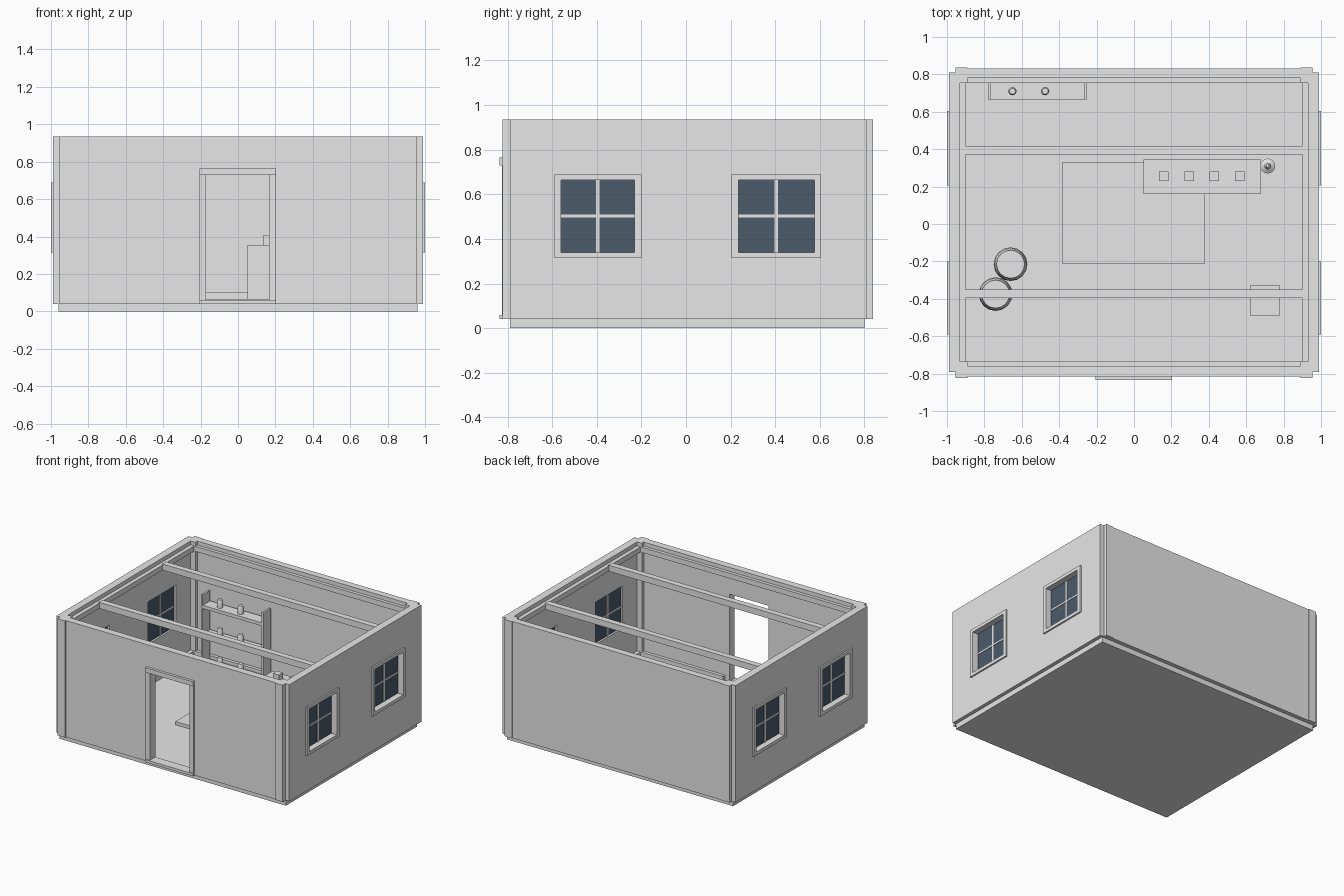
import bpy, bmesh, math

if "Cube" in bpy.data.objects:
    bpy.data.objects.remove(bpy.data.objects["Cube"])


def material(name, rgb):
    m = bpy.data.materials.new(name)
    m.diffuse_color = (*rgb, 1)
    m.use_nodes = True
    m.node_tree.nodes["Principled BSDF"].inputs["Base Color"].default_value = m.diffuse_color
    return m


GREY = material("light_grey", (0.8, 0.8, 0.8))
GLASS = material("dark_blue_glass", (0.075, 0.104, 0.147))


def boxes(name, items, mat=GREY):
    """One object from boxes given as (x0, x1, y0, y1, z0, z1)."""
    bm = bmesh.new()
    for x0, x1, y0, y1, z0, z1 in items:
        for v in bmesh.ops.create_cube(bm, size=1)["verts"]:
            v.co = (x1 if v.co.x > 0 else x0,
                    y1 if v.co.y > 0 else y0,
                    z1 if v.co.z > 0 else z0)
    return finish(name, bm, mat)


def finish(name, bm, mat):
    me = bpy.data.meshes.new(name)
    bm.to_mesh(me)
    bm.free()
    me.materials.append(mat)
    ob = bpy.data.objects.new(name, me)
    bpy.context.collection.objects.link(ob)
    return ob


def lathe(name, x, y, profile, sides=16):
    """Turned part from (radius, z) points, bottom to top, capped."""
    bm = bmesh.new()
    rings = [[bm.verts.new((x + r * math.cos(2 * math.pi * i / sides),
                            y + r * math.sin(2 * math.pi * i / sides), z))
              for i in range(sides)] for r, z in profile]
    for a, b in zip(rings, rings[1:]):
        for i in range(sides):
            j = (i + 1) % sides
            bm.faces.new((a[i], a[j], b[j], b[i]))
    bm.faces.new(rings[0][::-1])
    bm.faces.new(rings[-1])
    ob = finish(name, bm, GREY)
    bpy.context.view_layer.objects.active = ob
    ob.select_set(True)
    bpy.ops.object.shade_smooth_by_angle(angle=math.radians(35))
    ob.select_set(False)


def mx(s, a, b):
    """Span a..b on side s of x = 0."""
    return (a, b) if s > 0 else (-b, -a)


BASE, TOP = 0.04, 0.935
D0, D1, DTOP = -0.17, 0.165, 0.73          # door opening
W0, W1 = 0.34, 0.665                       # window opening heights
WINDOWS = [(-0.56, -0.23), (0.235, 0.575)]  # window openings along y

# Foundation slab
boxes("floor_slab", [(-0.96, 0.96, -0.79, 0.80, 0, BASE)])

# Front and back walls
boxes("front_wall", [(-0.90, D0, -0.815, -0.76, BASE, TOP),
                     (D1, 0.90, -0.815, -0.76, BASE, TOP),
                     (D0, D1, -0.815, -0.76, DTOP, TOP)])
boxes("back_wall", [(-0.90, 0.90, 0.78, 0.832, BASE, TOP)])

# Side walls with windows
for s, side in ((1, "right"), (-1, "left")):
    x0, x1 = mx(s, 0.93, 0.988)
    panels, y = [], -0.79
    for a, b in WINDOWS:
        panels += [(x0, x1, y, a, BASE, TOP), (x0, x1, a, b, BASE, W0),
                   (x0, x1, a, b, W1, TOP)]
        y = b
    panels.append((x0, x1, y, 0.81, BASE, TOP))
    boxes(side + "_wall", panels)

    for i, (a, b) in enumerate(WINDOWS):
        tag = f"{side}_window_{i + 1}"
        m, h = (a + b) / 2, (W0 + W1) / 2
        f0, f1 = mx(s, 0.982, 1.0)
        boxes(tag + "_frame", [
            (f0, f1, a - 0.03, a, W0 - 0.025, W1 + 0.025),
            (f0, f1, b, b + 0.03, W0 - 0.025, W1 + 0.025),
            (f0, f1, a, b, W0 - 0.025, W0),
            (f0, f1, a, b, W1, W1 + 0.025)])
        g0, g1 = mx(s, 0.945, 0.953)
        boxes(tag + "_glass", [(g0, g1, a, b, W0, W1)], GLASS)
        b0, b1 = mx(s, 0.941, 0.957)
        boxes(tag + "_bars", [(b0, b1, m - 0.008, m + 0.008, W0, W1),
                              (b0, b1, a, b, h - 0.006, h + 0.006)])

# Corner posts
for s in (1, -1):
    px = mx(s, 0.89, 0.955)
    boxes("corner_post", [(*px, 0.755, 0.838, BASE, TOP)])
    boxes("corner_post", [(*px, -0.823, -0.735, BASE, TOP)])

# Door frame
boxes("door_frame", [(D0 - 0.035, D0, -0.826, -0.76, BASE, DTOP),
                     (D1, D1 + 0.035, -0.826, -0.76, BASE, DTOP),
                     (D0 - 0.035, D1 + 0.037, -0.835, -0.81, DTOP, DTOP + 0.035),
                     (D0 - 0.035, D1 + 0.037, -0.835, -0.76, BASE, BASE + 0.02)])

# Inner wall plates at the top, skirting at the floor
ring = lambda z0, z1: [(-0.93, -0.90, -0.76, 0.78, z0, z1),
                       (0.90, 0.93, -0.76, 0.78, z0, z1),
                       (-0.90, 0.90, 0.755, 0.78, z0, z1)]
boxes("wall_plates", ring(0.865, 0.905) + [(-0.90, 0.90, -0.76, -0.735, 0.865, 0.905)])
boxes("skirting", ring(BASE, 0.10) + [(-0.90, D0 - 0.035, -0.76, -0.735, BASE, 0.10),
                                      (D1 + 0.035, 0.90, -0.76, -0.735, BASE, 0.10)])

# Ceiling beams
for y in (-0.373, 0.395):
    boxes("ceiling_beam", [(-0.905, 0.905, y - 0.023, y + 0.023, 0.865, 0.912)])

# Rug, counter and the small boxes on it
boxes("rug", [(-0.385, 0.38, -0.21, 0.33, BASE, 0.065)])
boxes("counter", [(0.05, 0.68, 0.16, 0.345, 0.065, 0.355)])
for i in range(4):
    x = 0.16 + i * 0.135
    boxes("counter_box", [(x - 0.025, x + 0.025, 0.23, 0.28, 0.355, 0.405)])

# Shelf unit with jars against the back wall
shelf_tops = (0.075, 0.30, 0.52)
boxes("shelf_unit", [(-0.78, -0.765, 0.665, 0.755, BASE, 0.60),
                     (-0.265, -0.25, 0.665, 0.755, BASE, 0.60)]
      + [(-0.765, -0.265, 0.665, 0.755, z - 0.025, z) for z in shelf_tops])
for z in shelf_tops:
    for x in (-0.65, -0.475):
        lathe("shelf_jar", x, 0.71, [(0.022, z), (0.022, z + 0.045),
                                     (0.016, z + 0.06)], 12)

# Barrels
for x, y in ((-0.66, -0.215), (-0.74, -0.375)):
    lathe("barrel", x, y, [(0.075, BASE), (0.086, 0.10), (0.09, 0.165),
                           (0.086, 0.23), (0.075, 0.29)], 16)

# Crate
boxes("crate", [(0.62, 0.78, -0.49, -0.33, BASE, 0.20)])

# Floor stand beside the counter
lathe("floor_stand", 0.715, 0.31, [(0.04, BASE), (0.04, 0.06), (0.018, 0.075),
                                   (0.018, 0.36), (0.008, 0.38), (0.008, 0.44)], 16)
